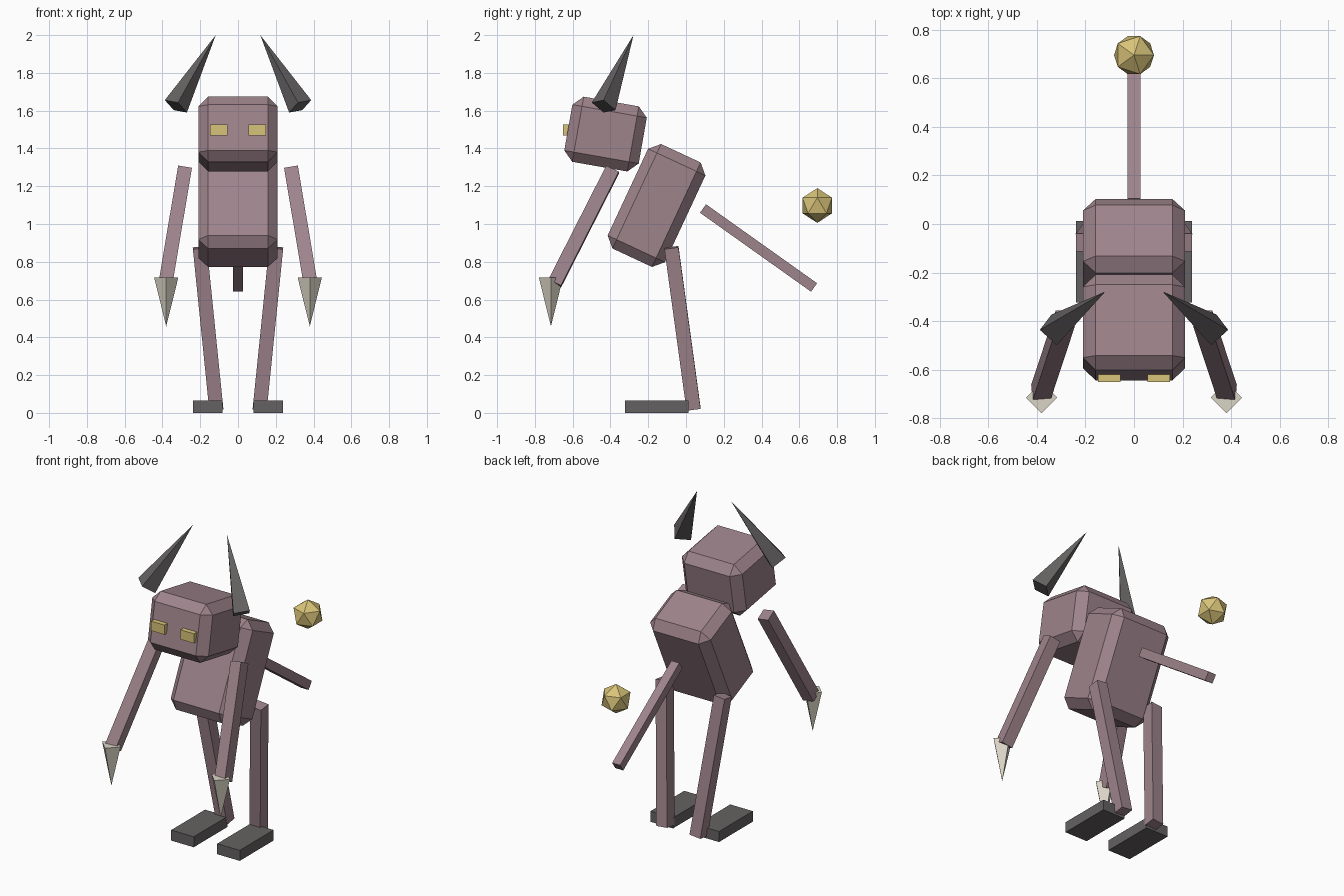
import bpy
import bmesh
from math import asin, atan2, radians
from mathutils import Vector, Matrix

if "Cube" in bpy.data.objects:
    bpy.data.objects.remove(bpy.data.objects["Cube"], do_unlink=True)


def material(name, r, g, b):
    m = bpy.data.materials.new(name)
    m.diffuse_color = (r, g, b, 1)
    m.use_nodes = True
    m.node_tree.nodes["Principled BSDF"].inputs["Base Color"].default_value = (r, g, b, 1)
    return m


MAUVE = material("mauve skin", 0.34, 0.23, 0.26)
GOLD = material("pale gold", 0.69, 0.55, 0.19)
DARK = material("dark horn", 0.13, 0.12, 0.122)
BONE = material("bone claw", 0.70, 0.66, 0.56)


def finish(name, bm, mat, matrix):
    """Turn a bmesh into a flat-shaded object."""
    mesh = bpy.data.meshes.new(name)
    bm.to_mesh(mesh)
    bm.free()
    mesh.materials.append(mat)
    obj = bpy.data.objects.new(name, mesh)
    obj.matrix_world = matrix
    bpy.context.collection.objects.link(obj)
    return obj


def box(name, size, mat, center, tilt=0.0, chamfer=0.0):
    bm = bmesh.new()
    bmesh.ops.create_cube(bm, size=1, matrix=Matrix.Diagonal((*size, 1)))
    place = Matrix.Translation(center) @ Matrix.Rotation(radians(tilt), 4, 'X')
    obj = finish(name, bm, mat, place)
    if chamfer:
        bevel = obj.modifiers.new("chamfer", 'BEVEL')
        bevel.width = chamfer
        bevel.segments = 1
    return obj


def aim(start, end):
    """Matrix at the midpoint whose z axis runs from start to end, and the length."""
    start, end = Vector(start), Vector(end)
    d = (end - start).normalized()
    turn = Matrix.Rotation(atan2(d.x, d.z), 4, 'Y') @ Matrix.Rotation(asin(-d.y), 4, 'X')
    return Matrix.Translation((start + end) / 2) @ turn, (end - start).length


def bar(name, bottom, top, width, mat):
    place, length = aim(bottom, top)
    bm = bmesh.new()
    bmesh.ops.create_cube(bm, size=1, matrix=Matrix.Diagonal((width, width, length, 1)))
    return finish(name, bm, mat, place)


def spike(name, base, tip, radius, mat):
    place, length = aim(base, tip)
    bm = bmesh.new()
    bmesh.ops.create_cone(bm, cap_ends=True, segments=4, radius1=radius,
                          radius2=0, depth=length)
    return finish(name, bm, mat, place)


# Body and head
box("body", (0.42, 0.335, 0.61), MAUVE, (0, -0.156, 1.098), -25, 0.052)
box("head", (0.42, 0.40, 0.35), MAUVE, (0, -0.426, 1.476), -10, 0.052)

# Paired parts
for side, s in (("left", 1), ("right", -1)):
    box(side + "_eye", (0.093, 0.06, 0.06), GOLD, (s * 0.102, -0.62, 1.498))
    spike(side + "_horn", (s * 0.329, -0.436, 1.623), (s * 0.118, -0.278, 2.0), 0.067, DARK)
    bar(side + "_arm", (s * 0.384, -0.695, 0.685), (s * 0.283, -0.389, 1.287), 0.074, MAUVE)
    spike(side + "_claw", (s * 0.38, -0.715, 0.717), (s * 0.38, -0.715, 0.458), 0.064, BONE)
    bar(side + "_leg", (s * 0.115, 0.04, 0.02), (s * 0.202, -0.077, 0.875), 0.075, MAUVE)
    box(side + "_foot", (0.157, 0.336, 0.066), DARK, (s * 0.16, -0.155, 0.033))

# Tail with the floating ball beyond it
bar("tail", (0, 0.678, 0.664), (0, 0.09, 1.082), 0.055, MAUVE)
ball = bmesh.new()
bmesh.ops.create_icosphere(ball, subdivisions=1, radius=0.092)
finish("tail_ball", ball, GOLD, Matrix.Translation((0, 0.695, 1.098)))
